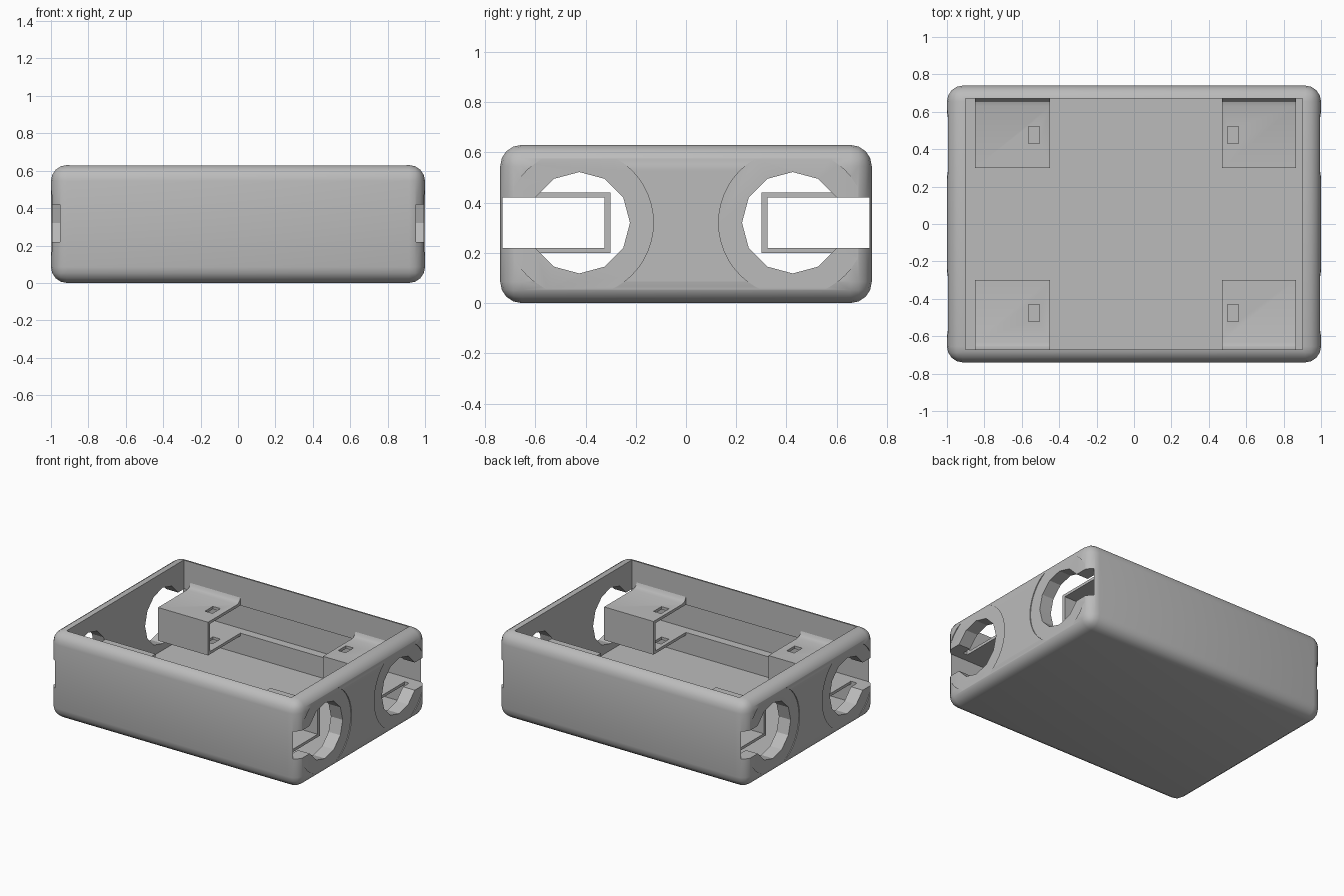
import bpy, bmesh
from math import radians
from mathutils import Matrix, Vector

cube = bpy.data.objects.get("Cube")
if cube:
    bpy.data.objects.remove(cube, do_unlink=True)

grey = bpy.data.materials.new("plain grey")
grey.use_nodes = True
colour = (0.5, 0.5, 0.5, 1)
grey.diffuse_color = colour
grey.node_tree.nodes["Principled BSDF"].inputs["Base Color"].default_value = colour


def finish(name, bm):
    bmesh.ops.recalc_face_normals(bm, faces=bm.faces)
    mesh = bpy.data.meshes.new(name)
    bm.to_mesh(mesh)
    bm.free()
    mesh.materials.append(grey)
    obj = bpy.data.objects.new(name, mesh)
    bpy.context.collection.objects.link(obj)
    return obj


def box(name, low, high, round_edges=0):
    bm = bmesh.new()
    low, high = Vector(low), Vector(high)
    bmesh.ops.create_cube(bm, size=1)
    for v in bm.verts:
        v.co = (low + high) / 2 + v.co * (high - low)
    if round_edges:
        bmesh.ops.bevel(bm, geom=bm.edges[:], offset=round_edges, segments=4,
                        profile=0.5, affect='EDGES')
    return finish(name, bm)


def cylinder_x(name, centre, radius, depth, sides):
    bm = bmesh.new()
    turn = Matrix.Translation(centre) @ Matrix.Rotation(radians(90), 4, 'Y')
    bmesh.ops.create_cone(bm, cap_ends=True, segments=sides, radius1=radius,
                          radius2=radius, depth=depth, matrix=turn)
    return finish(name, bm)


def cut(target, cutter):
    cutter.hide_render = True
    mod = target.modifiers.new("cut", 'BOOLEAN')
    mod.operation, mod.solver, mod.object = 'DIFFERENCE', 'EXACT', cutter
    bpy.context.view_layer.objects.active = target
    bpy.ops.object.modifier_apply(modifier=mod.name)
    bpy.data.objects.remove(cutter, do_unlink=True)


def smooth(obj):
    bpy.ops.object.select_all(action='DESELECT')
    obj.select_set(True)
    bpy.context.view_layer.objects.active = obj
    bpy.ops.object.shade_smooth_by_angle(angle=radians(28))


# Rounded case with an open top
case = box("case", (-1, -0.74, 0), (1, 0.74, 0.63), 0.085)
cut(case, box("cavity", (-0.9, -0.67, 0.07), (0.9, 0.67, 0.8)))

for side in (-1, 1):
    # Shallow recess around each side opening
    for end in (-1, 1):
        cut(case, cylinder_x("recess", (end * 1.044, side * 0.425, 0.32), 0.295, 0.1, 48))
    # Round side openings and the long groove inside the wall
    cut(case, cylinder_x("opening", (0, side * 0.425, 0.32), 0.202, 2.4, 12))
    ys = sorted((side * 0.4, side * 0.73))
    cut(case, box("groove", (-1.2, ys[0], 0.22), (1.2, ys[1], 0.42)))
smooth(case)

# Sleeve cross-section (y, z) with a cove where it meets the wall
profile = [(0.675, 0.42), (0.675, 0.49), (0.665, 0.462), (0.652, 0.447), (0.63, 0.44),
           (0.3, 0.44), (0.3, 0.2), (0.675, 0.2), (0.675, 0.22),
           (0.325, 0.22), (0.325, 0.42)]


def sleeve(name, x0, x1, side, slot_x):
    bm = bmesh.new()
    face = bm.faces.new([bm.verts.new((x0, side * y, z)) for y, z in profile])
    new = bmesh.ops.extrude_face_region(bm, geom=[face])["geom"]
    verts = [g for g in new if isinstance(g, bmesh.types.BMVert)]
    bmesh.ops.translate(bm, verts=verts, vec=(x1 - x0, 0, 0))
    obj = finish(name, bm)
    # Small slot through both plates
    ys = sorted((side * 0.43, side * 0.52))
    cut(obj, box("slot", (slot_x - 0.03, ys[0], 0.1), (slot_x + 0.03, ys[1], 0.5)))
    smooth(obj)


# Four sleeves, two on each long wall
for side, label in ((-1, "front"), (1, "back")):
    sleeve(label + "_right_sleeve", -0.85, -0.45, side, -0.535)
    sleeve(label + "_left_sleeve", 0.47, 0.865, side, 0.53)
